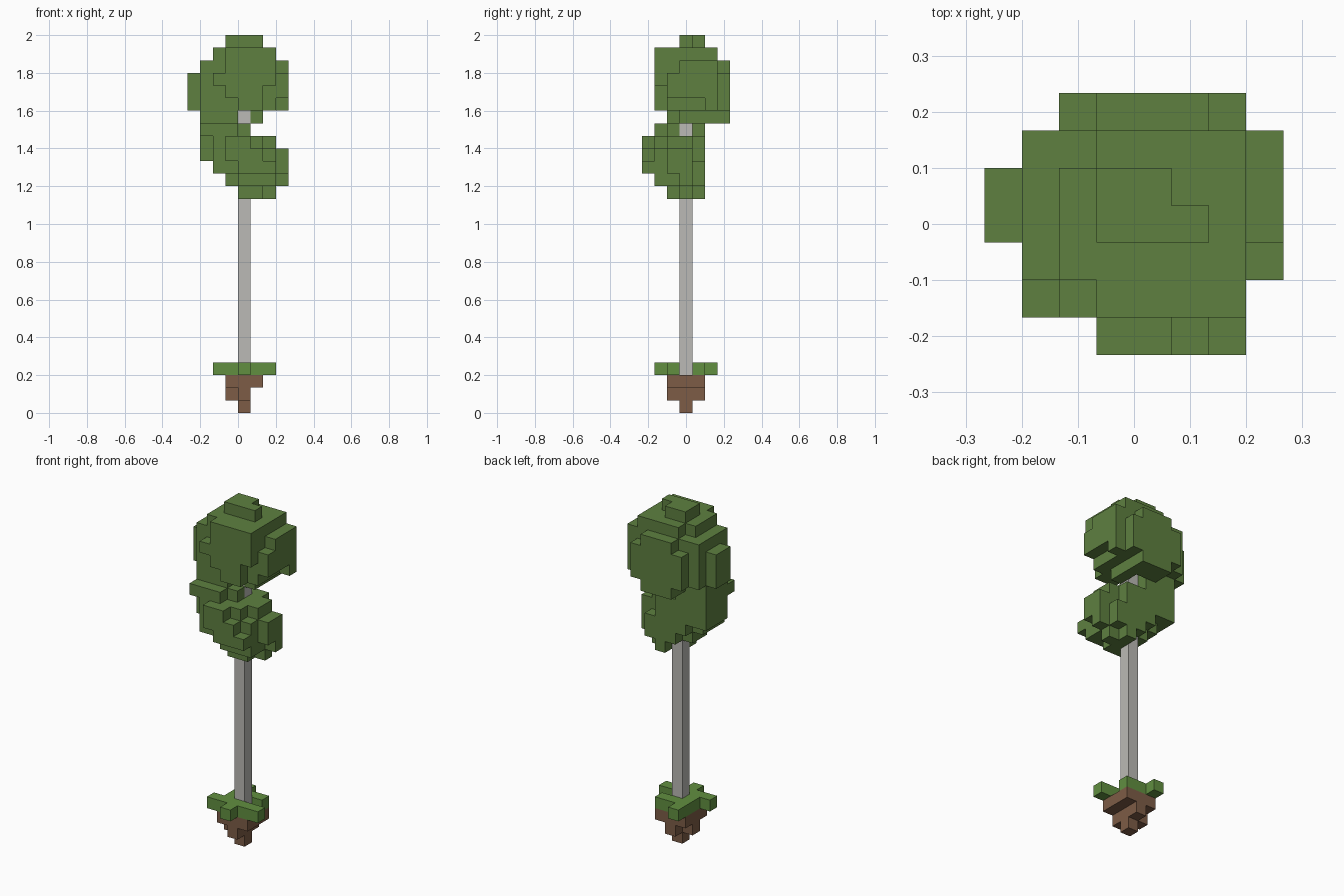
import bpy
import bmesh
from mathutils import Vector

if "Cube" in bpy.data.objects:
    bpy.data.objects.remove(bpy.data.objects["Cube"])

UNIT = 1 / 15  # edge of one block


def make_material(name, colour):
    mat = bpy.data.materials.new(name)
    mat.use_nodes = True
    mat.diffuse_color = (*colour, 1)
    mat.node_tree.nodes["Principled BSDF"].inputs["Base Color"].default_value = (*colour, 1)
    return mat


bark = make_material("pale bark", (.497, .49, .465))
earth = make_material("brown earth", (.205, .107, .061))
turf = make_material("bright grass", (.12, .275, .051))
leaf = make_material("leaf green", (.112, .216, .051))

# Each part is a union of block ranges: x span, y span, z span (inclusive)
trunk = [((0, 0), (0, 0), (3, 23))]
soil = [
    ((0, 0), (0, 0), (0, 0)),
    ((0, 0), (-1, 1), (1, 1)),
    ((-1, 0), (0, 0), (1, 1)),
    ((-1, 1), (-1, 1), (2, 2)),
]
grass = [
    ((-1, 0), (-1, 1), (3, 3)),
    ((-2, 2), (-1, -1), (3, 3)),
    ((0, 0), (-2, -2), (3, 3)),
    ((1, 1), (1, 1), (3, 3)),
    ((-1, -1), (2, 2), (3, 3)),
]
upper_crown = [
    ((-3, 2), (-1, 2), (24, 27)),
    # front bulge
    ((-1, 2), (-2, -2), (27, 28)),
    ((-2, 2), (-2, -2), (26, 26)),
    ((-1, 1), (-2, -2), (25, 25)),
    ((0, 1), (-2, -2), (24, 24)),
    # back bulge
    ((-1, 1), (3, 3), (24, 27)),
    ((-2, 2), (3, 3), (24, 26)),
    # side bulges
    ((3, 3), (-1, 2), (25, 26)),
    ((3, 3), (0, 2), (27, 27)),
    ((3, 3), (2, 2), (24, 24)),
    ((-4, -4), (0, 1), (24, 26)),
    # cap
    ((-2, 2), (-1, 1), (28, 28)),
    ((-1, 2), (2, 2), (28, 28)),
    ((-1, 1), (0, 0), (29, 29)),
    ((-1, 0), (1, 1), (29, 29)),
    # underside
    ((-1, 1), (2, 3), (23, 23)),
    ((1, 1), (0, 1), (23, 23)),
]
crown_bridge = [
    ((-3, -1), (-1, 1), (20, 23)),
    ((-3, -1), (-2, -2), (22, 22)),
    ((0, 0), (-1, -1), (22, 22)),
]
lower_crown = [
    # front bulge
    ((-1, 0), (-3, -3), (20, 21)),
    ((1, 1), (-3, -3), (19, 20)),
    ((0, 2), (-3, -3), (19, 19)),
    ((-2, 2), (-2, -2), (19, 20)),
    ((-2, 1), (-2, -2), (21, 21)),
    ((0, 2), (-2, -2), (18, 18)),
    # middle
    ((-2, 3), (-1, 0), (19, 20)),
    ((-2, 2), (-1, 0), (21, 21)),
    ((-1, 2), (-1, 0), (18, 18)),
    ((3, 3), (0, 0), (18, 18)),
    ((0, 1), (-1, -1), (17, 17)),
    ((1, 2), (0, 0), (17, 17)),
    # back
    ((-1, 1), (1, 1), (19, 21)),
    ((0, 2), (1, 1), (18, 19)),
    ((1, 1), (1, 1), (17, 17)),
]

PARTS = [
    ("trunk", trunk, bark), ("soil", soil, earth), ("grass", grass, turf),
    ("upper_crown", upper_crown, leaf), ("crown_bridge", crown_bridge, leaf),
    ("lower_crown", lower_crown, leaf),
]

# Fill the block grid; the first part to claim a block keeps it
owner = {}
for name, spans, _ in PARTS:
    for xs, ys, zs in spans:
        for x in range(xs[0], xs[1] + 1):
            for y in range(ys[0], ys[1] + 1):
                for z in range(zs[0], zs[1] + 1):
                    owner.setdefault((x, y, z), name)


def add_block_face(bm, centre, axis, sign):
    """Add one outward square of a block."""
    normal, u, v = Vector(), Vector(), Vector()
    normal[axis] = sign / 2
    u[(axis + 1) % 3] = 1 / 2
    v[(axis + 2) % 3] = sign / 2
    corners = (-u - v, u - v, u + v, v - u)
    bm.faces.new([bm.verts.new((centre + normal + c) * UNIT) for c in corners])


def build_part(name, mat):
    bm = bmesh.new()
    for cell, part in owner.items():
        if part != name:
            continue
        centre = Vector(cell) + Vector((.5, 0, .5))
        for axis in range(3):
            for sign in (-1, 1):
                beside = list(cell)
                beside[axis] += sign
                if tuple(beside) not in owner:
                    add_block_face(bm, centre, axis, sign)
    # Weld the squares, then merge flat areas
    bmesh.ops.remove_doubles(bm, verts=bm.verts[:], dist=UNIT / 100)
    bmesh.ops.dissolve_limit(bm, angle_limit=.01, verts=bm.verts[:], edges=bm.edges[:])
    mesh = bpy.data.meshes.new(name)
    bm.to_mesh(mesh)
    bm.free()
    mesh.materials.append(mat)
    bpy.context.collection.objects.link(bpy.data.objects.new(name, mesh))


for name, _, mat in PARTS:
    build_part(name, mat)
